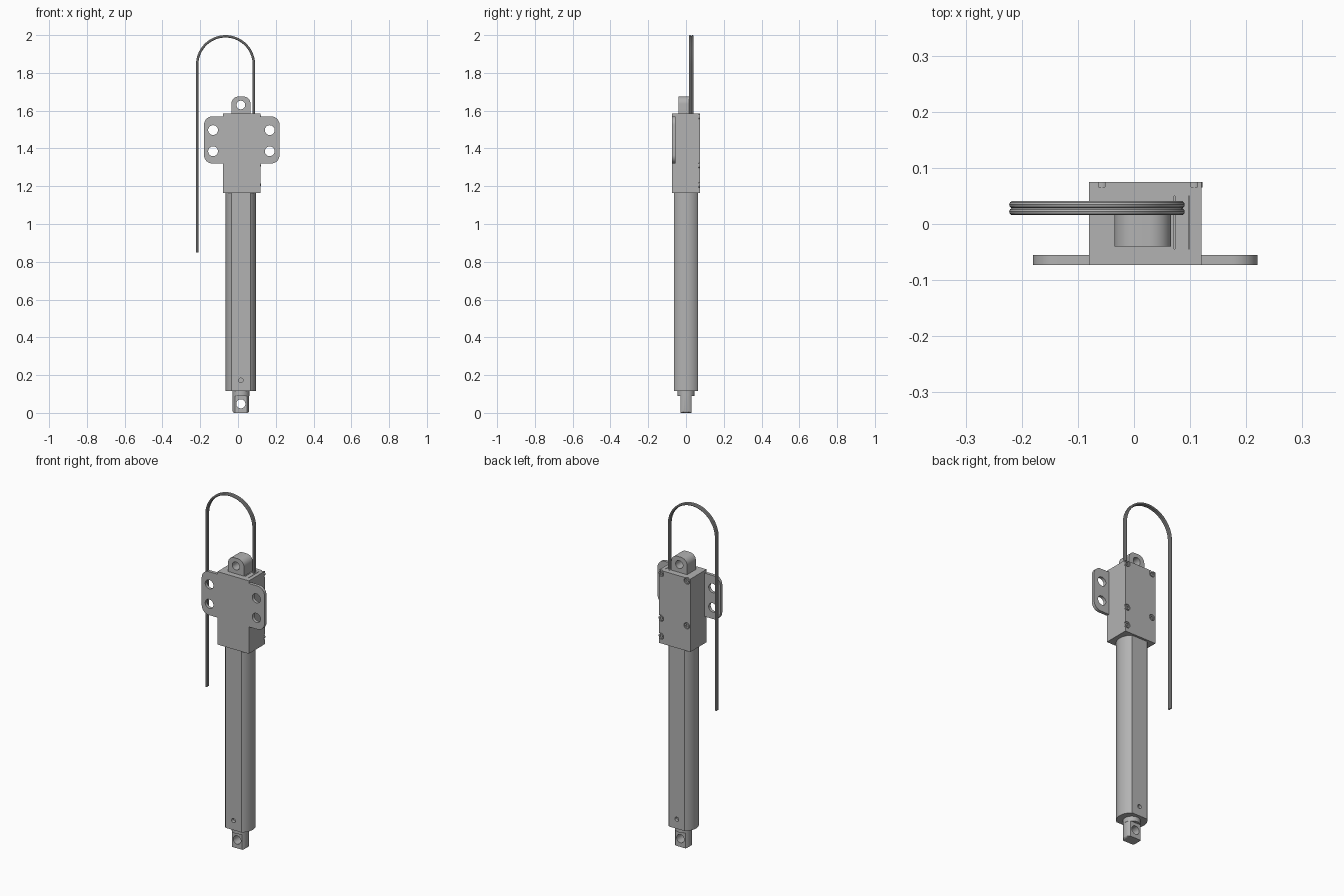
import bpy
import math

cube = bpy.data.objects.get("Cube")
if cube:
    bpy.data.objects.remove(cube)

grey = bpy.data.materials.new("satin grey")
grey.use_nodes = True
GREY = (0.45, 0.45, 0.45, 1)
grey.diffuse_color = GREY
grey.node_tree.nodes["Principled BSDF"].inputs["Base Color"].default_value = GREY

AXIS_X = 0.015  # centre line of tube, rod and lug


def finish(ob):
    ob.data.materials.clear()
    ob.data.materials.append(grey)
    bpy.ops.object.select_all(action="DESELECT")
    ob.select_set(True)
    bpy.context.view_layer.objects.active = ob
    bpy.ops.object.shade_smooth_by_angle(angle=math.radians(30))


def prism(name, outline, lo, hi, axis):
    """Extrude a 2D outline along y (outline in x, z) or z (outline in x, y)."""
    def place(p, t):
        return (p[0], t, p[1]) if axis == "y" else (p[0], p[1], t)
    n = len(outline)
    verts = [place(p, t) for t in (lo, hi) for p in outline]
    faces = [list(range(n))[::-1], list(range(n, 2 * n))]
    faces += [(i, (i + 1) % n, n + (i + 1) % n, n + i) for i in range(n)]
    if axis == "y":
        faces = [list(f)[::-1] for f in faces]
    mesh = bpy.data.meshes.new(name)
    mesh.from_pydata(verts, [], faces)
    ob = bpy.data.objects.new(name, mesh)
    bpy.context.collection.objects.link(ob)
    return ob


def rounded(x0, x1, z0, z1, bottom, top, steps=10):
    """Rectangle with separate radii for the bottom and top corners."""
    corners = [(x1, z0, -1, 1, bottom, -90), (x1, z1, -1, -1, top, 0),
               (x0, z1, 1, -1, top, 90), (x0, z0, 1, 1, bottom, 180)]
    pts = []
    for x, z, sx, sz, r, start in corners:
        for i in range(steps + 1 if r else 1):
            a = math.radians(start + 90 * i / steps)
            pts.append((x + sx * r + r * math.cos(a), z + sz * r + r * math.sin(a)))
    return pts


def circle(x, z, r, n=32):
    return [(x + r * math.cos(math.tau * i / n), z + r * math.sin(math.tau * i / n))
            for i in range(n)]


def flatted(r, half, steps=20):
    """Circle with flats cut off at front and back."""
    a = math.asin(half / r)
    arc = [-a + 2 * a * i / steps for i in range(steps + 1)]
    return [(AXIS_X + r * math.cos(t + side), r * math.sin(t + side))
            for side in (0, math.pi) for t in arc]


def combine(ob, others, operation="DIFFERENCE"):
    """Apply boolean operations and discard the helper objects."""
    bpy.context.view_layer.objects.active = ob
    for other in others:
        other.hide_render = True
        mod = ob.modifiers.new("cut", "BOOLEAN")
        mod.operation, mod.solver, mod.object = operation, "EXACT", other
        bpy.ops.object.modifier_apply(modifier=mod.name)
        bpy.data.objects.remove(other)


# Gearbox housing joined with its front mounting plate
housing = prism("housing", rounded(-0.08, 0.12, 1.165, 1.585, 0, 0), -0.073, 0.075, "y")
plate = prism("plate", rounded(-0.18, 0.22, 1.32, 1.57, 0.045, 0.045), -0.073, -0.055, "y")
combine(housing, [plate], "UNION")
cutters = [prism("hole", circle(x, z, 0.026), -0.1, 0.0 - 0.04, "y")
           for x in (-0.132, 0.168) for z in (1.385, 1.497)]

# Screw pockets in the back and fine grooves in the top
screws = [(0.1075, 1.568), (0.1075, 1.31), (0.1075, 1.207),
          (-0.0575, 1.568), (-0.0575, 1.31)]
cutters += [prism("pocket", circle(x, z, 0.018), 0.066, 0.1, "y") for x, z in screws]
cutters += [prism("groove", rounded(x - 0.001, x + 0.001, 1.58, 1.6, 0, 0), -0.045, 0.05, "y")
            for x in (0.072, 0.098)]
combine(housing, cutters)
finish(housing)

# Screw heads with hexagonal sockets
for x, z in screws:
    head = prism("screw_head", circle(x, z, 0.0145, 24), 0.065, 0.075, "y")
    combine(head, [prism("socket", circle(x, z, 0.008, 6), 0.069, 0.1, "y")])
    finish(head)

# Rear mounting lug
lug = prism("mounting_lug", rounded(-0.035, 0.066, 1.58, 1.675, 0, 0.038), -0.04, 0.04, "y")
combine(lug, [prism("hole", circle(AXIS_X, 1.63, 0.023), -0.1, 0.1, "y")])
finish(lug)

# Long outer tube with a small vent hole front and back
tube = prism("outer_tube", flatted(0.08, 0.0625), 0.117, 1.17, "z")
combine(tube, [prism("vent", circle(AXIS_X, 0.172, 0.012, 20), lo, hi, "y")
               for lo, hi in ((-0.1, -0.045), (0.045, 0.1))])
finish(tube)

# Piston rod and its flattened end eye
rod = prism("piston_rod", circle(AXIS_X, 0, 0.045), 0.09, 0.13, "z")
finish(rod)
eye = prism("rod_eye", flatted(0.044, 0.03), 0, 0.095, "z")
trim = prism("trim", rounded(AXIS_X - 0.044, AXIS_X + 0.044, 0, 0.12, 0.012, 0), -0.1, 0.1, "y")
combine(eye, [trim], "INTERSECT")
combine(eye, [prism("hole", circle(AXIS_X, 0.048, 0.024), -0.1, 0.1, "y")])
finish(eye)

# Pair of cable wires looping over the top
BEND, MID_X, MID_Z, WIRE = 0.15, -0.066, 1.8435, 0.0065
path = [(MID_X + BEND, 1.57)]
path += [(MID_X + BEND * math.cos(math.pi * i / 40), MID_Z + BEND * math.sin(math.pi * i / 40))
         for i in range(41)]
path += [(MID_X - BEND, 0.85)]
for name, y in (("front_wire", 0.022), ("back_wire", 0.0345)):
    curve = bpy.data.curves.new(name, "CURVE")
    curve.dimensions = "3D"
    curve.bevel_depth = WIRE
    curve.bevel_resolution = 3
    curve.use_fill_caps = True
    spline = curve.splines.new("POLY")
    spline.points.add(len(path) - 1)
    for point, (x, z) in zip(spline.points, path):
        point.co = (x, y, z, 1)
    wire = bpy.data.objects.new(name, curve)
    bpy.context.collection.objects.link(wire)
    bpy.ops.object.select_all(action="DESELECT")
    wire.select_set(True)
    bpy.context.view_layer.objects.active = wire
    bpy.ops.object.convert(target="MESH")
    finish(bpy.context.view_layer.objects.active)
